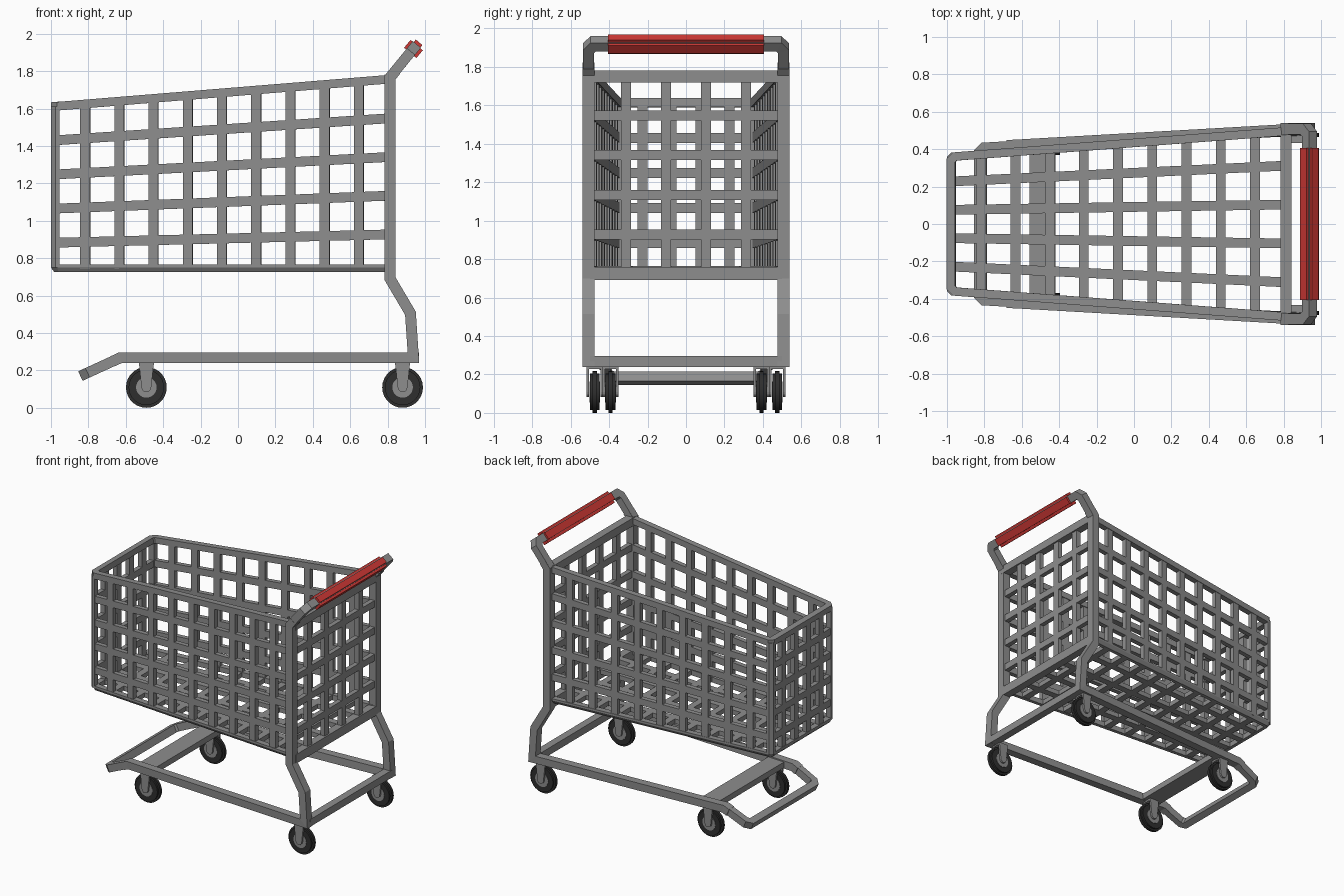
import bpy, bmesh, math
from mathutils import Vector, Matrix

if "Cube" in bpy.data.objects:
    bpy.data.objects.remove(bpy.data.objects["Cube"])


def material(name, rgb):
    m = bpy.data.materials.new(name)
    m.diffuse_color = (*rgb, 1)
    m.use_nodes = True
    m.node_tree.nodes["Principled BSDF"].inputs["Base Color"].default_value = m.diffuse_color
    return m


GREY = material("grey metal", (0.27, 0.27, 0.27))
RED = material("red grip", (0.62, 0.04, 0.035))
BLACK = material("black rubber", (0.028, 0.028, 0.028))
X, Y, Z = Vector((1, 0, 0)), Vector((0, 1, 0)), Vector((0, 0, 1))


def rect(w, h):
    return [(-w / 2, -h / 2), (w / 2, -h / 2), (w / 2, h / 2), (-w / 2, h / 2)]


def sweep(bm, pts, n, prof):
    """Mitred sweep; profile u lies in the path plane, v along its normal n."""
    pts = [Vector(p) for p in pts]
    n = Vector(n).normalized()
    perps = []
    for a, b in zip(pts, pts[1:]):
        d = b - a
        d -= n * d.dot(n)
        perps.append(n.cross(d).normalized())
    rings = []
    for i, p in enumerate(pts):
        p0, p1 = perps[max(i - 1, 0)], perps[min(i, len(perps) - 1)]
        m = (p0 + p1) / (1 + p0.dot(p1))
        rings.append([bm.verts.new(p + m * u + n * v) for u, v in prof])
    k = len(prof)
    for a, b in zip(rings, rings[1:]):
        for j in range(k):
            bm.faces.new((a[j], a[(j + 1) % k], b[(j + 1) % k], b[j]))
    bm.faces.new(rings[0])
    bm.faces.new(rings[-1])


def finish(name, bm, mat, loc=(0, 0, 0)):
    bmesh.ops.recalc_face_normals(bm, faces=bm.faces[:])
    me = bpy.data.meshes.new(name)
    bm.to_mesh(me)
    bm.free()
    me.materials.append(mat)
    ob = bpy.data.objects.new(name, me)
    ob.location = loc
    bpy.context.collection.objects.link(ob)
    return ob


def u_path(half):
    """Mirror half a path across y = 0."""
    return half + [(x, -y, z) for x, y, z in reversed(half)]


# side frames: rear post, bent leg and base runner
for side, label in ((-1, "near"), (1, "far")):
    bm = bmesh.new()
    path = [(0.845, 0.508, 1.805), (0.813, 0.508, 1.765), (0.813, 0.508, 0.69),
            (0.922, 0.508, 0.505), (0.938, 0.508, 0.267), (-0.63, 0.42, 0.267),
            (-0.67, 0.418, 0.2487)]
    sweep(bm, [(x, side * y, z) for x, y, z in path], Y, rect(0.058, 0.062))
    finish(label + "_side_frame", bm, GREY)

# sloping front lip of the base
bm = bmesh.new()
sweep(bm, u_path([(-0.64, 0.419, 0.2625), (-0.795, 0.41, 0.1915), (-0.82, 0.385, 0.180)]),
      (-0.416, 0, 0.909), rect(0.05, 0.056))
finish("base_front_lip", bm, GREY)

# base cross members
bm = bmesh.new()
sweep(bm, [(0.938, -0.5, 0.267), (0.938, 0.5, 0.267)], Z, rect(0.058, 0.056))
finish("base_rear_bar", bm, GREY)
bm = bmesh.new()
sweep(bm, [(-0.49, -0.42, 0.265), (-0.49, 0.42, 0.265)], Z, rect(0.14, 0.045))
finish("caster_plate", bm, GREY)

# handle tube and red grip
bm = bmesh.new()
sweep(bm, u_path([(0.815, 0.508, 1.77), (0.918, 0.508, 1.896), (0.938, 0.482, 1.92)]),
      (-0.775, 0, 0.632), rect(0.058, 0.056))
finish("handle_tube", bm, GREY)
bm = bmesh.new()
bmesh.ops.create_cube(bm, size=1, matrix=Matrix.Diagonal((0.094, 0.81, 0.086, 1)))
bmesh.ops.bevel(bm, geom=[e for e in bm.edges if abs(e.verts[0].co.y - e.verts[1].co.y) > 0.5],
                offset=0.02, segments=2, affect='EDGES')
bmesh.ops.rotate(bm, verts=bm.verts[:], matrix=Matrix.Rotation(math.radians(-50), 3, 'Y'))
finish("handle_grip", bm, RED, (0.938, 0, 1.918))

# basket dimensions
XF, XR = -0.977, 0.813


def half_w(x):
    return 0.361 + (x - XF) * 0.075


def row_z(x, k):
    f = (x - XF) / (XR - XF)
    return (0.70 + 0.02 * f) + k * (0.1825 + 0.0245 * f)


# basket rims
bm = bmesh.new()
sweep(bm, u_path([(XR, half_w(XR), 1.757), (-0.957, half_w(XF), 1.613), (XF, 0.341, 1.612)]),
      (-0.08, 0, 1), rect(0.045, 0.046))
finish("basket_top_rim", bm, GREY)
bm = bmesh.new()
sweep(bm, u_path([(XR, half_w(XR), 0.745), (-0.957, half_w(XF), 0.745), (XF, 0.341, 0.745)]),
      Z, [(-0.022, 0.02), (-0.022, 0.005), (-0.005, -0.02), (0.022, -0.02), (0.022, 0.02)])
finish("basket_bottom_rim", bm, GREY)

# chamfered front corner posts
for s, label in ((-1, "near"), (1, "far")):
    bm = bmesh.new()
    prof = [(0.022, -0.022), (0.022, 0.022), (0.0, 0.022), (-0.022, 0.0), (-0.022, -0.022)]
    loops = [[bm.verts.new((XF + u, s * (half_w(XF) + v), z)) for u, v in prof]
             for z in (0.75, 1.61)]
    for j in range(5):
        bm.faces.new((loops[0][j], loops[0][(j + 1) % 5], loops[1][(j + 1) % 5], loops[1][j]))
    bm.faces.new(loops[0])
    bm.faces.new(loops[1])
    finish(label + "_front_corner_post", bm, GREY)

BAR = rect(0.052, 0.036)
COLS = [-1.0 + 0.183 * i for i in range(1, 10)]

# side lattices
for s, label in ((-1, "near"), (1, "far")):
    bm = bmesh.new()
    for x in COLS:
        y = s * half_w(x)
        sweep(bm, [(x, y, 0.745), (x, y, row_z(x, 5) - 0.005)], (-0.075 * s, 1, 0), BAR)
    for k in range(1, 5):
        sweep(bm, [(x, s * half_w(x), row_z(x, k)) for x in (XF, XR)],
              (-0.075 * s, 1, 0), BAR)
    finish(label + "_basket_side", bm, GREY)

# front and rear lattices
for x, label in ((XF, "front"), (XR, "rear")):
    bm = bmesh.new()
    w = half_w(x)
    for f in (-0.63, -0.21, 0.21, 0.63):
        sweep(bm, [(x, f * w, 0.74), (x, f * w, row_z(x, 5) - 0.005)], X, BAR)
    for k in range(1, 5):
        z = row_z(x, k)
        sweep(bm, [(x, -w, z), (x, w, z)], X, BAR)
    if x > 0:  # heavier top and bottom bars between the posts
        for z, h in ((1.75, 0.062), (0.725, 0.07)):
            sweep(bm, [(x, -0.5, z), (x, 0.5, z)], X, rect(h, 0.06))
    finish(label + "_basket_panel", bm, GREY)

# floor lattice
bm = bmesh.new()
for x in COLS:
    sweep(bm, [(x, -half_w(x), 0.745), (x, half_w(x), 0.745)], Z, BAR)
for f in (-0.63, -0.21, 0.21, 0.63):
    sweep(bm, [(x, f * half_w(x), 0.745) for x in (XF, XR)], Z, BAR)
finish("basket_floor", bm, GREY)


# casters: tyre, hub and two-plate fork
def disc(name, r, w, mat, loc, bevel=0.0):
    bm = bmesh.new()
    bmesh.ops.create_cone(bm, cap_ends=True, segments=28, radius1=r, radius2=r, depth=w,
                          matrix=Matrix.Rotation(math.pi / 2, 4, 'X'))
    if bevel:
        rim = [e for e in bm.edges if abs(e.verts[0].co.y - e.verts[1].co.y) < 1e-4]
        bmesh.ops.bevel(bm, geom=rim, offset=bevel, segments=2, affect='EDGES')
    ob = finish(name, bm, mat, loc)
    bpy.context.view_layer.objects.active = ob
    ob.select_set(True)
    bpy.ops.object.shade_smooth_by_angle(angle=math.radians(40))
    ob.select_set(False)


for x, y, label in ((-0.49, 0.393, "front"), (0.88, 0.475, "rear")):
    for s, side in ((-1, "near"), (1, "far")):
        name = f"{label}_{side}_"
        disc(name + "tyre", 0.109, 0.05, BLACK, (x, s * y, 0.109), 0.014)
        disc(name + "hub", 0.055, 0.056, GREY, (x, s * y, 0.109))
        bm = bmesh.new()
        outline = [(0.04, 0.243), (-0.04, 0.243)] + [
            (-0.026 * math.cos(a), 0.109 - 0.026 * math.sin(a))
            for a in (math.pi * i / 6 for i in range(7))]
        for off in (-0.036, 0.036):
            face = bm.faces.new([bm.verts.new((u, off - 0.007, z)) for u, z in outline])
            ext = bmesh.ops.extrude_face_region(bm, geom=[face])["geom"]
            bmesh.ops.translate(bm, vec=(0, 0.014, 0),
                                verts=[g for g in ext if isinstance(g, bmesh.types.BMVert)])
        sweep(bm, [(0, -0.04, 0.236), (0, 0.04, 0.236)], Z, rect(0.08, 0.016))
        finish(name + "fork", bm, GREY, (x, s * y, 0))
